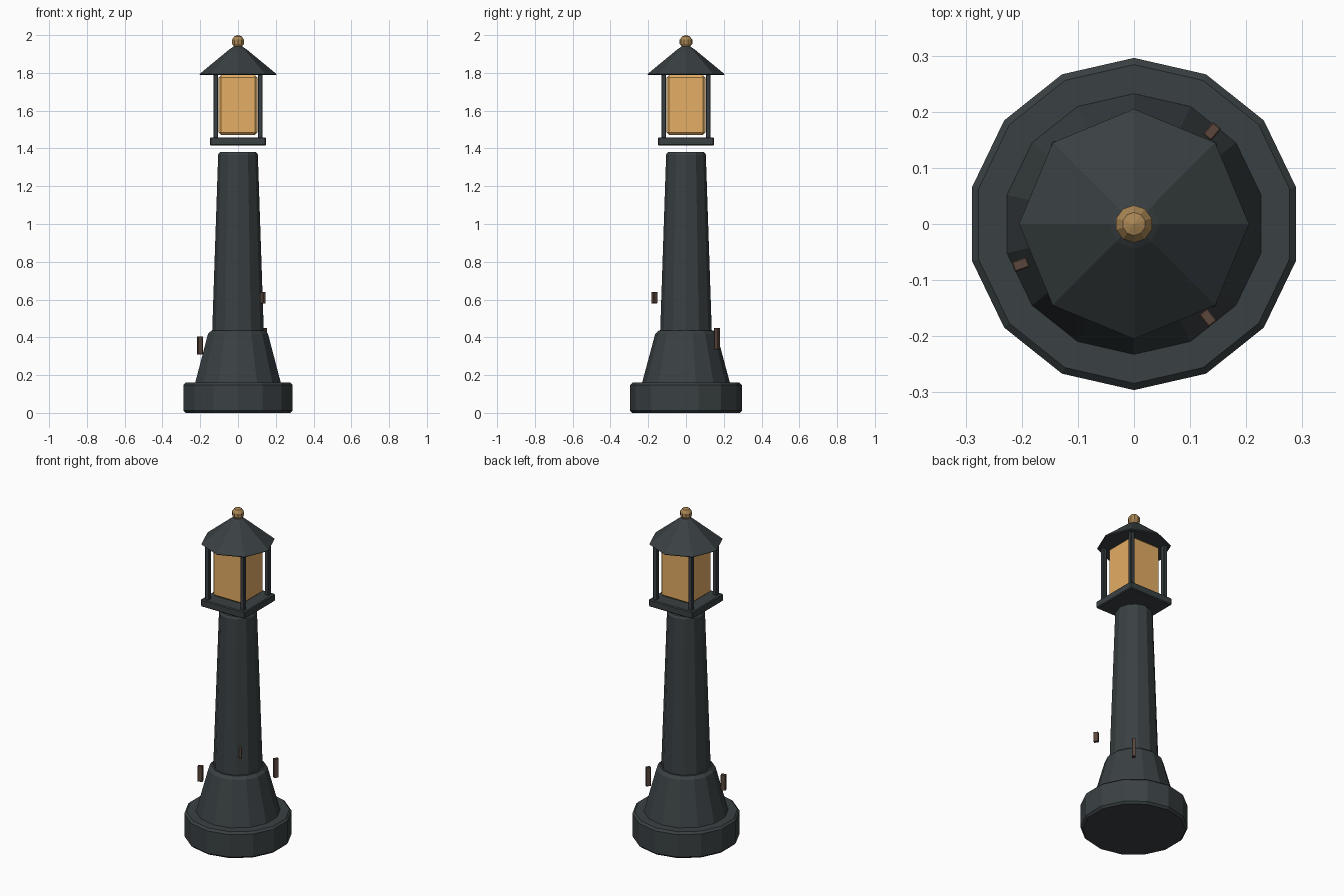
import bpy, bmesh, math

if "Cube" in bpy.data.objects:
    bpy.data.objects.remove(bpy.data.objects["Cube"])


def material(name, color):
    m = bpy.data.materials.new(name)
    m.diffuse_color = color
    m.use_nodes = True
    m.node_tree.nodes["Principled BSDF"].inputs["Base Color"].default_value = m.diffuse_color
    return m


IRON = material("dark_iron", (0.042, 0.052, 0.056, 1))
GLASS = material("amber_glass", (0.78, 0.42, 0.13, 0.88))
BRASS = material("brass", (0.40, 0.24, 0.09, 1))
BRONZE = material("bronze", (0.10, 0.062, 0.045, 1))


def finish(bm, name, mat):
    bmesh.ops.recalc_face_normals(bm, faces=bm.faces[:])
    me = bpy.data.meshes.new(name)
    bm.to_mesh(me)
    bm.free()
    me.materials.append(mat)
    ob = bpy.data.objects.new(name, me)
    bpy.context.collection.objects.link(ob)
    return ob


def turned(name, profile, sides, mat):
    """Faceted solid from (radius, z) rings, with a corner on +y."""
    bm = bmesh.new()
    rings = []
    for r, z in profile:
        rings.append([bm.verts.new((r * math.sin(2 * math.pi * i / sides),
                                    r * math.cos(2 * math.pi * i / sides), z))
                      for i in range(sides)])
    for a, b in zip(rings, rings[1:]):
        for i in range(sides):
            j = (i + 1) % sides
            bm.faces.new((a[i], a[j], b[j], b[i]))
    bm.faces.new(rings[0])
    bm.faces.new(rings[-1])
    return finish(bm, name, mat)


def box(name, center, size, mat, bevel, angle=0):
    bm = bmesh.new()
    bmesh.ops.create_cube(bm, size=1)
    bmesh.ops.scale(bm, vec=size, verts=bm.verts)
    bmesh.ops.bevel(bm, geom=bm.edges[:], offset=bevel, segments=1, affect='EDGES')
    ob = finish(bm, name, mat)
    ob.location = center
    ob.rotation_euler.z = angle
    return ob


# Stepped pedestal and tapered shaft
turned("base", [(0.284, 0), (0.296, 0.012), (0.296, 0.148), (0.284, 0.16)], 14, IRON)
turned("skirt", [(0.235, 0.15), (0.163, 0.418), (0.145, 0.435)], 14, IRON)
turned("shaft", [(0.137, 0.42), (0.105, 1.368), (0.096, 1.38)], 12, IRON)

# Lantern: floor plate, glass and corner posts
box("lantern_plate", (0, 0, 1.437), (0.296, 0.296, 0.044), IRON, 0.005)
box("lantern_glass", (0, 0, 1.63), (0.204, 0.204, 0.315), GLASS, 0.012)
for sx, sy, n in ((-1, -1, "front_left"), (1, -1, "front_right"),
                  (-1, 1, "back_left"), (1, 1, "back_right")):
    box(n + "_post", (sx * 0.118, sy * 0.118, 1.63), (0.026, 0.026, 0.35), IRON, 0.003)

# Octagonal roof
turned("roof", [(0.200, 1.788), (0.205, 1.793), (0.045, 1.925), (0.022, 1.94)], 8, IRON)

# Ball finial
bm = bmesh.new()
bmesh.ops.create_uvsphere(bm, u_segments=10, v_segments=5, radius=0.035)
finial = finish(bm, "finial", BRASS)
finial.location.z = 1.965

# Small bronze pegs standing around the shaft
for i, (x, y, z0, z1) in enumerate(((0.139, 0.165, 0.335, 0.45),
                                    (-0.202, -0.072, 0.31, 0.405),
                                    (0.132, -0.167, 0.58, 0.64))):
    box(f"peg_{i + 1}", (x, y, (z0 + z1) / 2), (0.028, 0.019, z1 - z0),
        BRONZE, 0.002, math.atan2(y, x))
